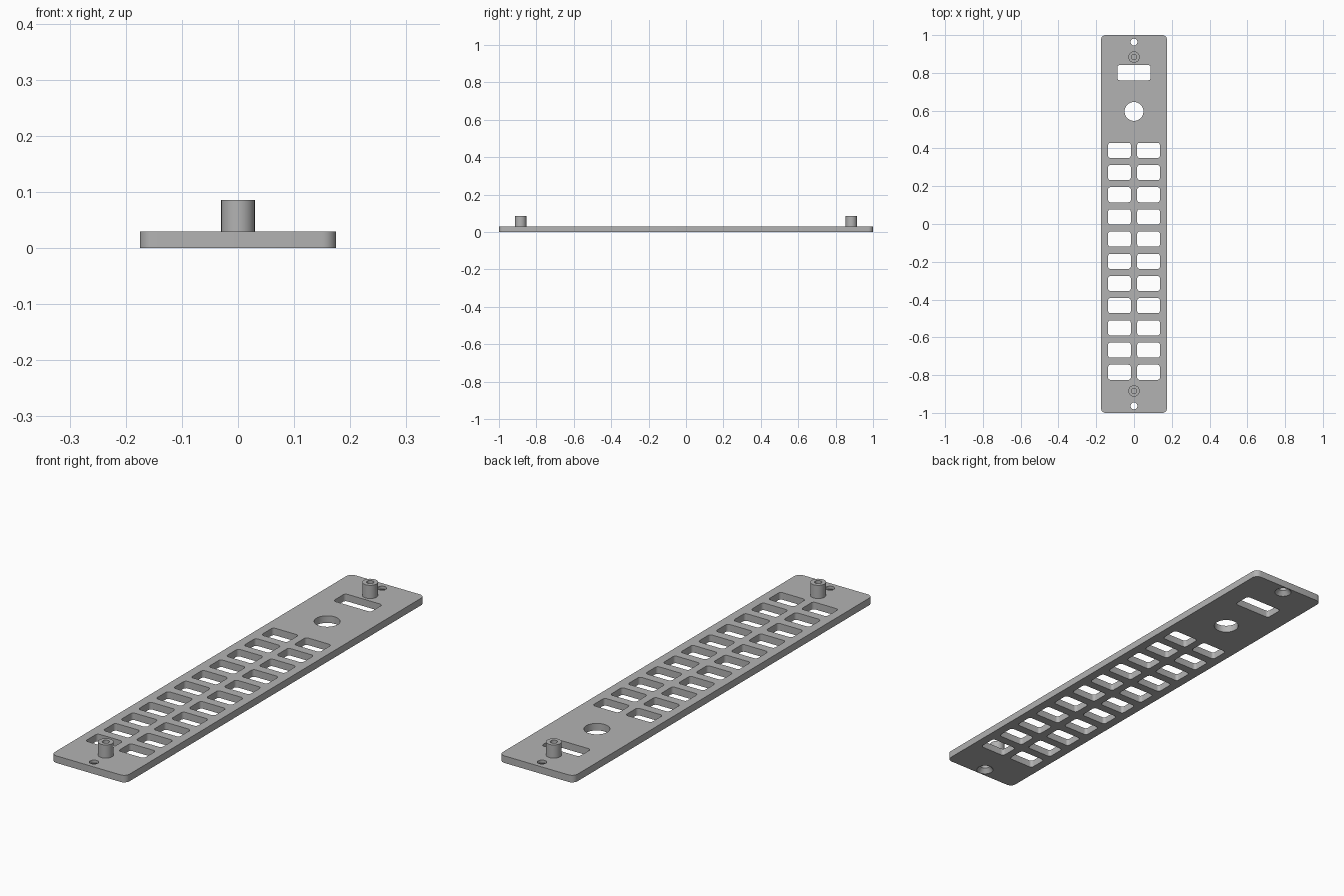
import bpy, bmesh, math
from mathutils import Vector

cube = bpy.data.objects.get("Cube")
if cube:
    bpy.data.objects.remove(cube, do_unlink=True)

THICK = 0.03
BOSS_TOP = 0.086

gray = bpy.data.materials.new("plain gray")
gray.use_nodes = True
COLOUR = (0.45, 0.45, 0.45, 1)
gray.diffuse_color = COLOUR
gray.node_tree.nodes["Principled BSDF"].inputs["Base Color"].default_value = COLOUR


def rounded_rect(cx, cy, w, h, r, steps=6):
    """Outline of a rectangle with rounded corners."""
    points = []
    for i, (sx, sy) in enumerate([(1, 1), (-1, 1), (-1, -1), (1, -1)]):
        for k in range(steps + 1):
            a = math.pi / 2 * (i + k / steps)
            points.append((cx + sx * (w / 2 - r) + r * math.cos(a),
                           cy + sy * (h / 2 - r) + r * math.sin(a)))
    return points


def prism(bm, outline, z0, z1):
    """Closed straight-sided solid over an outline."""
    low = [bm.verts.new((x, y, z0)) for x, y in outline]
    high = [bm.verts.new((x, y, z1)) for x, y in outline]
    bm.faces.new(low[::-1])
    bm.faces.new(high)
    for i in range(len(low)):
        j = (i + 1) % len(low)
        bm.faces.new((low[i], low[j], high[j], high[i]))


def lathe(bm, cy, profile, n=48):
    """Closed solid turned around a vertical axis at x = 0, y = cy."""
    rings = []
    for r, z in profile:
        rings.append([bm.verts.new((r * math.cos(2 * math.pi * i / n),
                                    cy + r * math.sin(2 * math.pi * i / n), z))
                      for i in range(n)])
    for a, b in zip(rings, rings[1:]):
        for i in range(n):
            j = (i + 1) % n
            bm.faces.new((a[i], a[j], b[j], b[i]))
    bm.faces.new(rings[0][::-1])
    bm.faces.new(rings[-1])


def make_object(name, bm):
    bmesh.ops.recalc_face_normals(bm, faces=bm.faces)
    mesh = bpy.data.meshes.new(name)
    bm.to_mesh(mesh)
    bm.free()
    mesh.materials.append(gray)
    obj = bpy.data.objects.new(name, mesh)
    bpy.context.collection.objects.link(obj)
    return obj


def smooth(obj):
    bpy.ops.object.select_all(action="DESELECT")
    obj.select_set(True)
    bpy.context.view_layer.objects.active = obj
    bpy.ops.object.shade_smooth_by_angle(angle=math.radians(30))


# Face plate blank
bm = bmesh.new()
prism(bm, rounded_rect(0, 0, 0.35, 2, 0.025), 0, THICK)
plate = make_object("face_plate", bm)

# Cutters: two columns of windows, wide slot, round hole, countersunk screw holes
bm = bmesh.new()
LOW, HIGH = -0.02, THICK + 0.02
for row in range(11):
    for side in (-1, 1):
        prism(bm, rounded_rect(side * 0.077, 0.39 - row * 0.1175, 0.12, 0.08, 0.012),
              LOW, HIGH)
prism(bm, rounded_rect(0, 0.801, 0.176, 0.08, 0.012), LOW, HIGH)
lathe(bm, 0.596, [(0.05, LOW), (0.05, HIGH)])
for side in (-1, 1):
    lathe(bm, side * 0.963, [(0.034, LOW), (0.034, 0), (0.018, 0.018), (0.018, HIGH)])
cutter = make_object("hole_cutter", bm)
cutter.hide_render = True

cut = plate.modifiers.new("holes", "BOOLEAN")
cut.operation = "DIFFERENCE"
cut.solver = "EXACT"
cut.object = cutter
bpy.context.view_layer.objects.active = plate
bpy.ops.object.modifier_apply(modifier=cut.name)
bpy.data.objects.remove(cutter, do_unlink=True)
smooth(plate)

# Hollow mounting posts
for name, side in (("front_post", -1), ("back_post", 1)):
    bm = bmesh.new()
    lathe(bm, side * 0.884, [(0.03, THICK - 0.005), (0.03, BOSS_TOP),
                             (0.014, BOSS_TOP), (0.014, THICK + 0.002)])
    smooth(make_object(name, bm))
